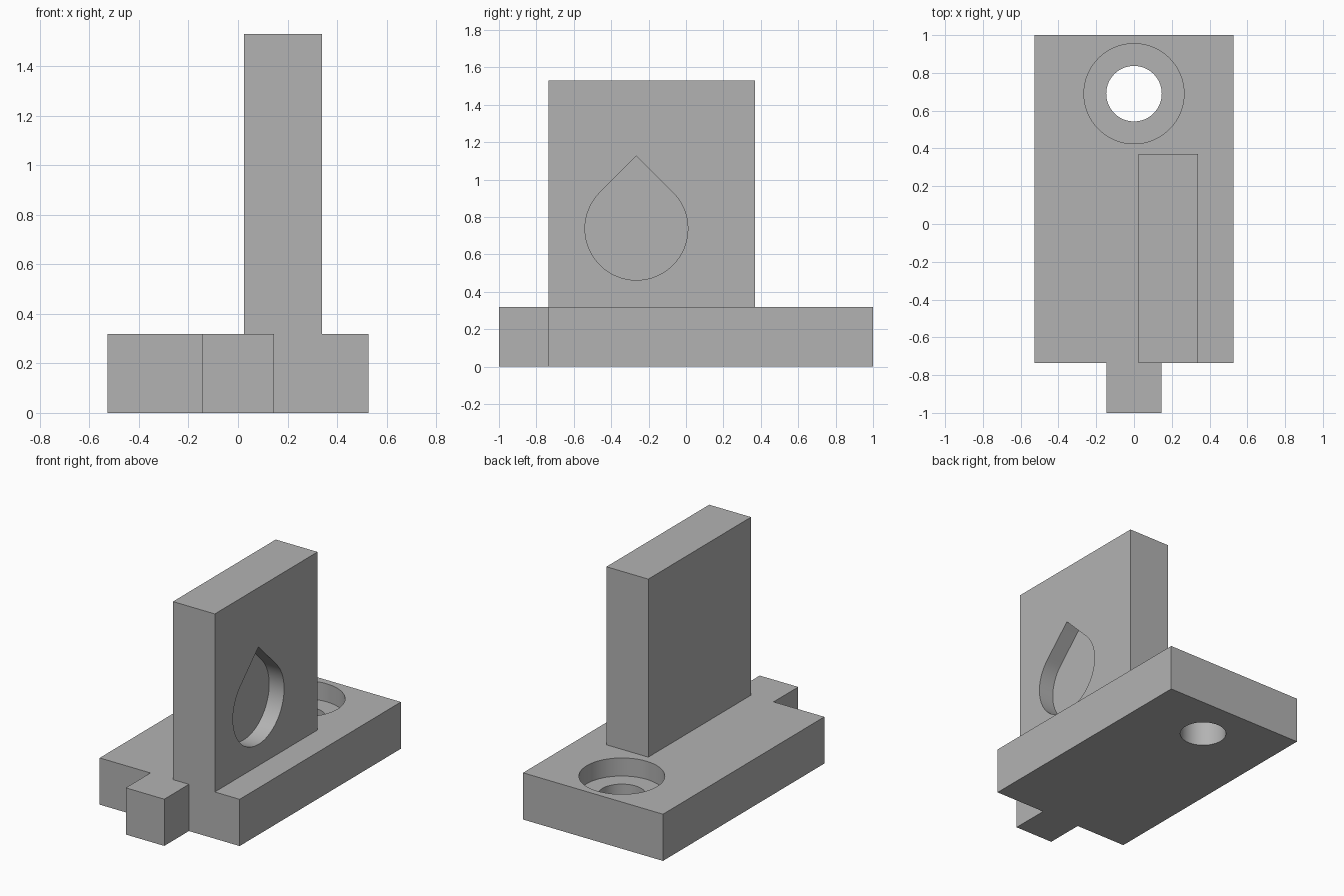
import bpy, bmesh, math
from mathutils import Vector

cube = bpy.data.objects.get("Cube")
if cube:
    bpy.data.objects.remove(cube, do_unlink=True)

grey = bpy.data.materials.new("plain grey")
grey.use_nodes = True
COLOUR = (0.45, 0.45, 0.45, 1)
grey.diffuse_color = COLOUR
grey.node_tree.nodes["Principled BSDF"].inputs["Base Color"].default_value = COLOUR


def prism(name, points, direction):
    """Extrude a closed outline along a direction into a solid object."""
    bm = bmesh.new()
    face = bm.faces.new([bm.verts.new(p) for p in points])
    new = bmesh.ops.extrude_face_region(bm, geom=[face])["geom"]
    bmesh.ops.translate(bm, vec=Vector(direction),
                        verts=[v for v in new if isinstance(v, bmesh.types.BMVert)])
    bmesh.ops.recalc_face_normals(bm, faces=bm.faces)
    mesh = bpy.data.meshes.new(name)
    bm.to_mesh(mesh)
    bm.free()
    mesh.materials.append(grey)
    obj = bpy.data.objects.new(name, mesh)
    bpy.context.collection.objects.link(obj)
    return obj


def arc(cu, cv, r, start, end, steps):
    return [(cu + r * math.cos(start + (end - start) * i / steps),
             cv + r * math.sin(start + (end - start) * i / steps))
            for i in range(steps + 1)]


def combine(target, tool, operation):
    tool.hide_render = True
    mod = target.modifiers.new(operation, 'BOOLEAN')
    mod.operation, mod.object, mod.solver = operation, tool, 'EXACT'
    bpy.context.view_layer.objects.active = target
    bpy.ops.object.modifier_apply(modifier=mod.name)
    bpy.data.objects.remove(tool, do_unlink=True)


BASE_TOP, FRONT = 0.318, -0.735
HALF, TAB = 0.527, 0.145

# Base slab with the narrow front tab
outline = [(-HALF, 1), (-HALF, FRONT), (-TAB, FRONT), (-TAB, -1),
           (TAB, -1), (TAB, FRONT), (HALF, FRONT), (HALF, 1)]
bracket = prism("bracket", [(x, y, 0) for x, y in outline], (0, 0, BASE_TOP))

# Upright plate, flush with the front of the slab
X0, X1, BACK, TOP = 0.025, 0.34, 0.37, 1.53
plate = prism("upright_plate",
              [(X0, FRONT, 0.1), (X1, FRONT, 0.1), (X1, BACK, 0.1), (X0, BACK, 0.1)],
              (0, 0, TOP - 0.1))
combine(bracket, plate, 'UNION')

# Counterbored bolt hole
for name, radius, floor in (("counterbore", 0.265, 0.195), ("bolt_hole", 0.147, -0.1)):
    ring = arc(0, 0.69, radius, 0, math.tau, 64)[:-1]
    combine(bracket, prism(name, [(x, y, floor) for x, y in ring], (0, 0, 0.5 - floor)),
            'DIFFERENCE')

# Blind teardrop pocket in the plate's left face
R, CY, CZ = 0.275, -0.265, 0.738
drop = arc(CY, CZ, R, math.radians(135), math.radians(405), 48)
drop.append((CY, CZ + R * math.sqrt(2)))
combine(bracket, prism("teardrop_pocket", [(X1 - 0.112, y, z) for y, z in drop], (0.2, 0, 0)),
        'DIFFERENCE')

# Merge coplanar faces, then smooth only the round walls
bm = bmesh.new()
bm.from_mesh(bracket.data)
bmesh.ops.remove_doubles(bm, verts=bm.verts, dist=1e-5)
bmesh.ops.dissolve_limit(bm, angle_limit=math.radians(0.5), verts=bm.verts, edges=bm.edges)
bm.to_mesh(bracket.data)
bm.free()
bpy.ops.object.select_all(action='DESELECT')
bracket.select_set(True)
bpy.context.view_layer.objects.active = bracket
bpy.ops.object.shade_smooth_by_angle(angle=math.radians(30))
